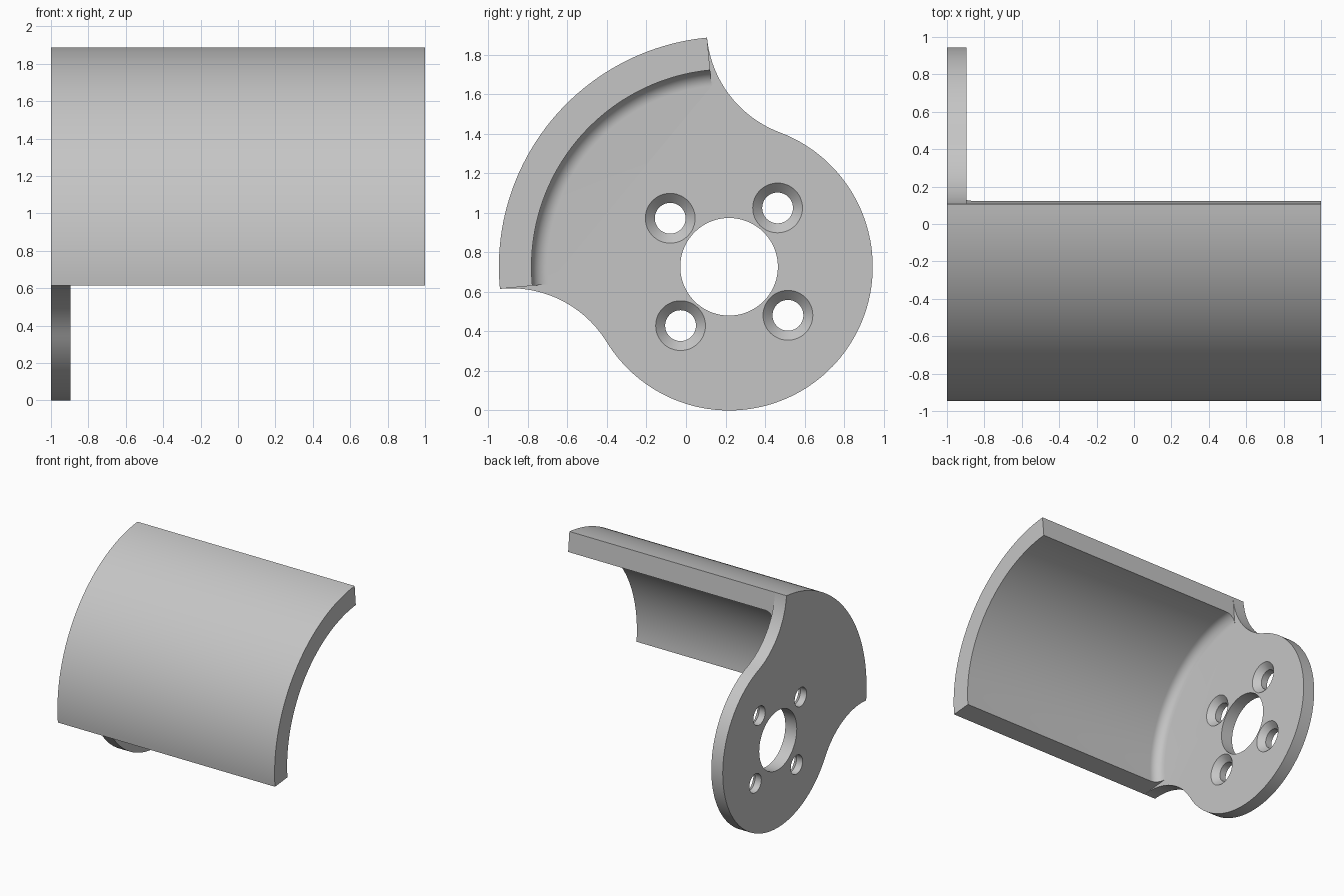
import bpy, bmesh
from math import sin, cos, tan, atan, radians, pi

if "Cube" in bpy.data.objects:
    bpy.data.objects.remove(bpy.data.objects["Cube"])

CY, CZ = 0.218, 0.727             # common axis of disc, bore and shell
R_DISC, R_OUT, R_IN = 0.727, 1.165, 1.0
X_BACK, X_FACE, X_END = -1.0, -0.895, 1.0
FIL = 0.08                        # fillet between shell and plate
A0, A1 = radians(95.5), radians(185.5)


def arc(c, r, a, b, n):
    """Points on an arc in the y-z plane, relative to the axis."""
    return [(c[0] + r * cos(a + (b - a) * i / n), c[1] + r * sin(a + (b - a) * i / n))
            for i in range(n + 1)]


def at(x, p):
    return (x, CY + p[0], CZ + p[1])


def polar(r, a):
    return (r * cos(a), r * sin(a))


def face(bm, pts):
    bm.faces.new([bm.verts.new(p) for p in pts])


def finish(bm, name):
    bmesh.ops.remove_doubles(bm, verts=bm.verts, dist=1e-5)
    bmesh.ops.recalc_face_normals(bm, faces=bm.faces)
    me = bpy.data.meshes.new(name)
    bm.to_mesh(me)
    bm.free()
    ob = bpy.data.objects.new(name, me)
    bpy.context.collection.objects.link(ob)
    return ob


# Plate outline: two concave arcs, tangent to the disc and to the shell ends
rho = (R_OUT ** 2 - R_DISC ** 2) / (2 * R_DISC)
beta = atan(rho / R_OUT)
c1 = polar(R_DISC + rho, A0 - beta)
c2 = polar(R_DISC + rho, A1 + beta)
neck_low = arc(c2, rho, A1 - pi / 2, A1 + beta - pi, 24)
disc = arc((0, 0), R_DISC, A1 + beta, A0 - beta + 2 * pi, 96)
neck_top = arc(c1, rho, A0 - beta + pi, A0 + pi / 2, 24)
edge = neck_low + disc[1:] + neck_top[1:]

N = 48
bm = bmesh.new()
rim = arc((0, 0), R_OUT, A0, A1, N)
foot = arc((0, 0), R_IN - FIL, A0, A1, N)
face(bm, [at(X_BACK, p) for p in edge + rim[1:-1]])
face(bm, [at(X_FACE, p) for p in edge + foot])
for p, q in zip(edge, edge[1:]):
    face(bm, [at(X_BACK, p), at(X_BACK, q), at(X_FACE, q), at(X_FACE, p)])

# Shell: quarter-turn sweep of a profile that ends in the fillet
prof = [(X_BACK, R_OUT), (X_FACE, R_OUT), (X_END, R_OUT), (X_END, R_IN)]
prof += [(X_FACE + FIL + FIL * cos(t), R_IN - FIL + FIL * sin(t))
         for t in [pi / 2 + pi / 2 * i / 10 for i in range(11)]]
angles = [A0 + (A1 - A0) * i / N for i in range(N + 1)]
for a, b in zip(angles, angles[1:]):
    for (x, r), (u, s) in zip(prof, prof[1:]):
        face(bm, [at(x, polar(r, a)), at(u, polar(s, a)),
                  at(u, polar(s, b)), at(x, polar(r, b))])
for a in (A0, A1):
    face(bm, [at(x, polar(r, a)) for x, r in prof[1:]])
body = finish(bm, "curved_guard_bracket")


# Cutter: central bore and four countersunk screw holes
def spin(bm, c, profile, n):
    rings = [[at(x, p) for p in arc(c, r, 0, 2 * pi, n)[:-1]] for x, r in profile]
    for lo, hi in zip(rings, rings[1:]):
        for i in range(n):
            j = (i + 1) % n
            face(bm, [lo[i], lo[j], hi[j], hi[i]])
    face(bm, rings[0])
    face(bm, rings[-1])


bm = bmesh.new()
spin(bm, (0, 0), [(-1.1, 0.247), (-0.8, 0.247)], 72)
for k in range(4):
    spin(bm, polar(0.386, radians(50.5 + 90 * k)),
         [(-1.1, 0.078), (-0.943, 0.078), (-0.885, 0.136)], 48)
cutter = finish(bm, "hole_cutter")
cutter.hide_render = True

mod = body.modifiers.new("holes", 'BOOLEAN')
mod.operation = 'DIFFERENCE'
mod.solver = 'EXACT'
mod.object = cutter
bpy.context.view_layer.objects.active = body
body.select_set(True)
bpy.ops.object.modifier_apply(modifier=mod.name)
bpy.data.objects.remove(cutter)

# Single grey finish
mat = bpy.data.materials.new("light_grey")
mat.diffuse_color = (0.56, 0.56, 0.56, 1)
mat.use_nodes = True
mat.node_tree.nodes["Principled BSDF"].inputs["Base Color"].default_value = mat.diffuse_color
body.data.materials.clear()
body.data.materials.append(mat)
bpy.ops.object.shade_smooth_by_angle(angle=radians(30))
